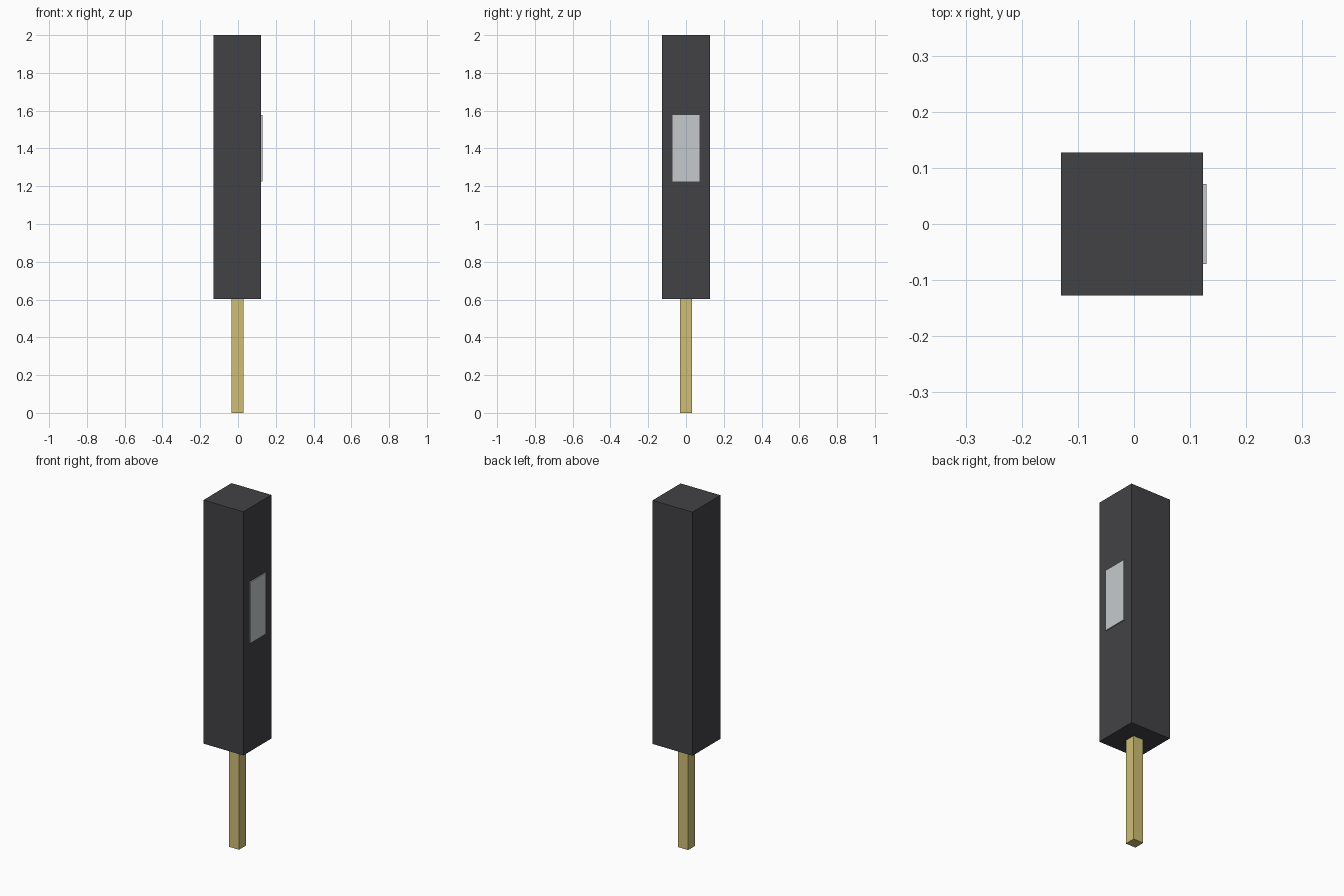
import bpy

if "Cube" in bpy.data.objects:
    bpy.data.objects.remove(bpy.data.objects["Cube"])


def material(name, color):
    mat = bpy.data.materials.new(name)
    mat.diffuse_color = (*color, 1)
    mat.use_nodes = True
    mat.node_tree.nodes["Principled BSDF"].inputs["Base Color"].default_value = mat.diffuse_color
    return mat


def box(name, low, high, mat):
    """Axis-aligned box between two corners."""
    center = [(a + b) / 2 for a, b in zip(low, high)]
    bpy.ops.mesh.primitive_cube_add(size=1, location=center)
    obj = bpy.context.object
    obj.name = name
    obj.scale = [b - a for a, b in zip(low, high)]
    bpy.ops.object.transform_apply(location=False, rotation=False, scale=True)
    obj.data.materials.append(mat)
    return obj


dark = material("dark_casing", (0.055, 0.053, 0.06))
brass = material("brass", (0.62, 0.52, 0.18))
pale = material("pale_panel", (0.56, 0.59, 0.61))

# Main casing
box("casing", (-0.130, -0.127, 0.603), (0.123, 0.127, 2.0), dark)
# Square pin below the casing
box("pin", (-0.035, -0.031, 0.0), (0.028, 0.031, 0.603), brass)
# Thin panel on the right side
box("side_panel", (0.120, -0.071, 1.226), (0.129, 0.071, 1.577), pale)
